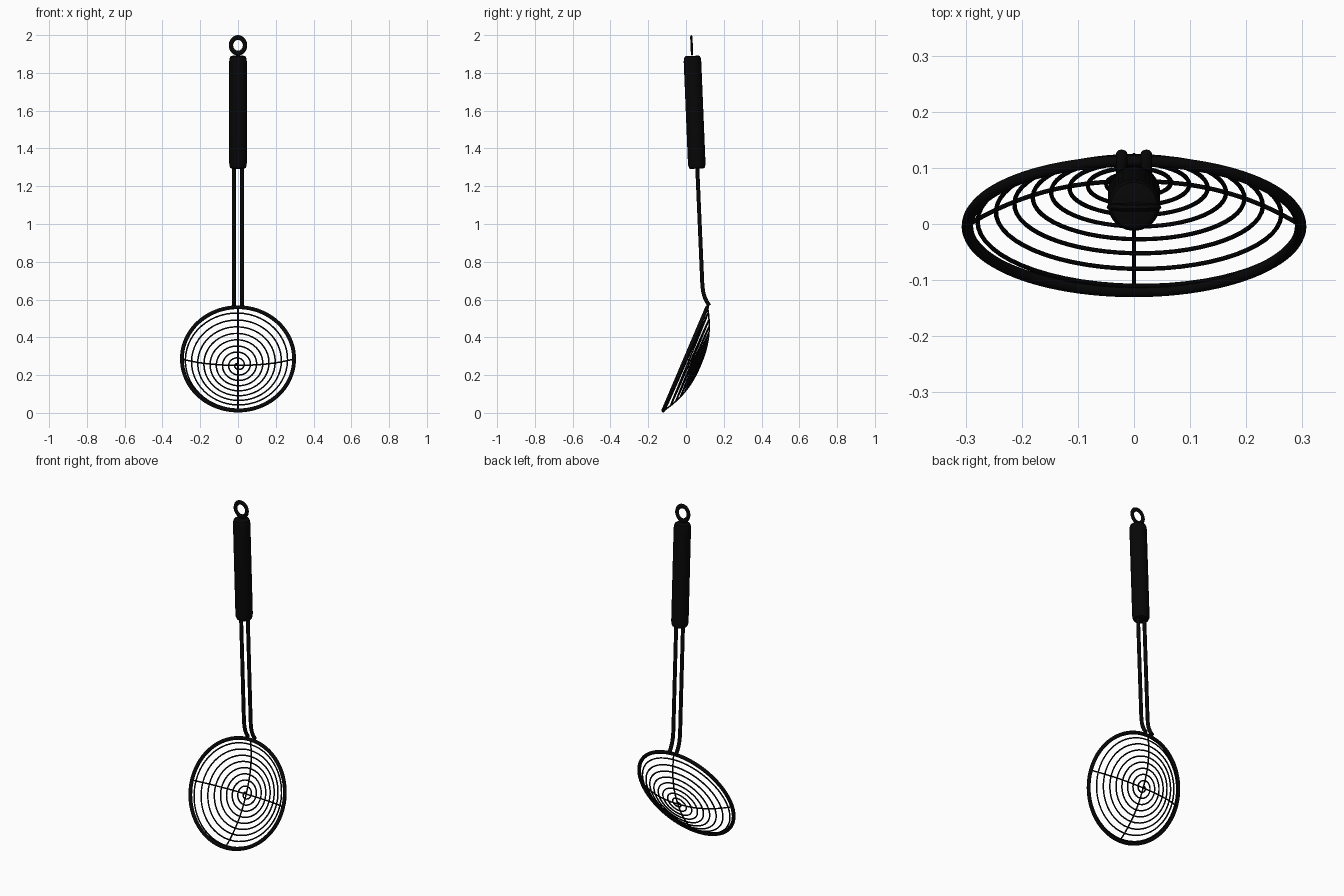
import bpy, math
from mathutils import Vector, Matrix

if "Cube" in bpy.data.objects:
    bpy.data.objects.remove(bpy.data.objects["Cube"])

black = bpy.data.materials.new("black")
black.diffuse_color = (0.002, 0.002, 0.002, 1)
black.use_nodes = True
black.node_tree.nodes["Principled BSDF"].inputs["Base Color"].default_value = black.diffuse_color

R, DEPTH = 0.297, 0.085            # rim radius and bowl depth
CENTRE = Vector((0, -0.004, 0.286))
U = Vector((0, 0.391, 0.92)).normalized()    # "up" direction in the rim plane
N = Vector((0, U.z, -U.y))                   # bowl bulges this way


def bowl(r, ang, lift=0.0):
    d = DEPTH * (1 - (abs(r) / R) ** 2.3) + lift
    return CENTRE + Vector((r * math.cos(ang), 0, 0)) + U * (r * math.sin(ang)) + N * d


def finish(ob):
    ob.data.materials.append(black)
    bpy.ops.object.select_all(action='DESELECT')
    ob.select_set(True)
    bpy.context.view_layer.objects.active = ob
    if ob.type == 'CURVE':
        bpy.ops.object.convert(target='MESH')
    bpy.ops.object.shade_smooth_by_angle(angle=math.radians(40))
    return bpy.context.object


def wire(name, pts, radius, cyclic=False, res=2):
    cu = bpy.data.curves.new(name, 'CURVE')
    cu.dimensions = '3D'
    cu.bevel_depth = radius
    cu.bevel_resolution = res
    cu.use_fill_caps = True
    sp = cu.splines.new('POLY')
    sp.points.add(len(pts) - 1)
    for p, co in zip(sp.points, pts):
        p.co = (*co, 1)
    sp.use_cyclic_u = cyclic
    ob = bpy.data.objects.new(name, cu)
    bpy.context.collection.objects.link(ob)
    return finish(ob)


# thick rim hoop
wire("rim", [bowl(R, 2 * math.pi * i / 96) for i in range(96)], 0.0103, True, 4)

# spiral basket wire, running out to the rim
TURNS, STEPS = 9, 56
wire("spiral_basket",
     [bowl(0.0328 * i / STEPS, 2 * math.pi * i / STEPS)
      for i in range(12, TURNS * STEPS + 1)], 0.004)

# two crossing support wires under the spiral
for name, ang in (("cross_wire", 0), ("upright_wire", math.pi / 2)):
    wire(name, [bowl(R * i / 20, ang, 0.002) for i in range(-20, 21)], 0.004)

# twin shaft rods with a bend above the rim
path = [(0.047, 1.60), (0.060, 1.29), (0.086, 0.69), (0.088, 0.662), (0.0915, 0.638),
        (0.098, 0.615), (0.108, 0.592), (0.124, 0.568)]
for side, s in (("left", -1), ("right", 1)):
    wire(side + "_shaft_rod", [(s * 0.022, y, z) for y, z in path], 0.0105, res=4)

# grip: lathed cylinder with softened ends, leaning with the shaft
low, high = Vector((0, 0.058, 1.293)), Vector((0, 0.033, 1.89))
axis = high - low
length = axis.length
lean = axis.to_track_quat('Z', 'Y').to_matrix().to_4x4()
profile = [(0.034, 0), (0.041, 0.004), (0.0450, 0.015), (0.0465, 0.03)]
profile += [(r, length - z) for r, z in reversed(profile)]
SEG = 40
verts = [(r * math.cos(2 * math.pi * i / SEG), r * math.sin(2 * math.pi * i / SEG), z)
         for r, z in profile for i in range(SEG)]
faces = [(k * SEG + i, k * SEG + (i + 1) % SEG, (k + 1) * SEG + (i + 1) % SEG, (k + 1) * SEG + i)
         for k in range(len(profile) - 1) for i in range(SEG)]
faces += [tuple(reversed(range(SEG))), tuple(range((len(profile) - 1) * SEG, len(profile) * SEG))]
me = bpy.data.meshes.new("grip")
me.from_pydata(verts, [], faces)
grip = bpy.data.objects.new("grip", me)
bpy.context.collection.objects.link(grip)
grip.matrix_world = Matrix.Translation(low) @ lean
finish(grip)

# flattened hanging ring, its foot sunk into the grip
bpy.ops.mesh.primitive_torus_add(major_radius=0.040, minor_radius=0.0125,
                                 major_segments=48, minor_segments=12)
ring = bpy.context.object
ring.name = "hanging_ring"
ring.data.transform(Matrix.Rotation(math.pi / 2, 4, 'X') @ Matrix.Diagonal((0.93, 1.03, 0.5, 1)))
ring.location = (0, 0.03, 1.946)
ring.rotation_euler.x = math.atan2(0.025, 0.595)
finish(ring)
